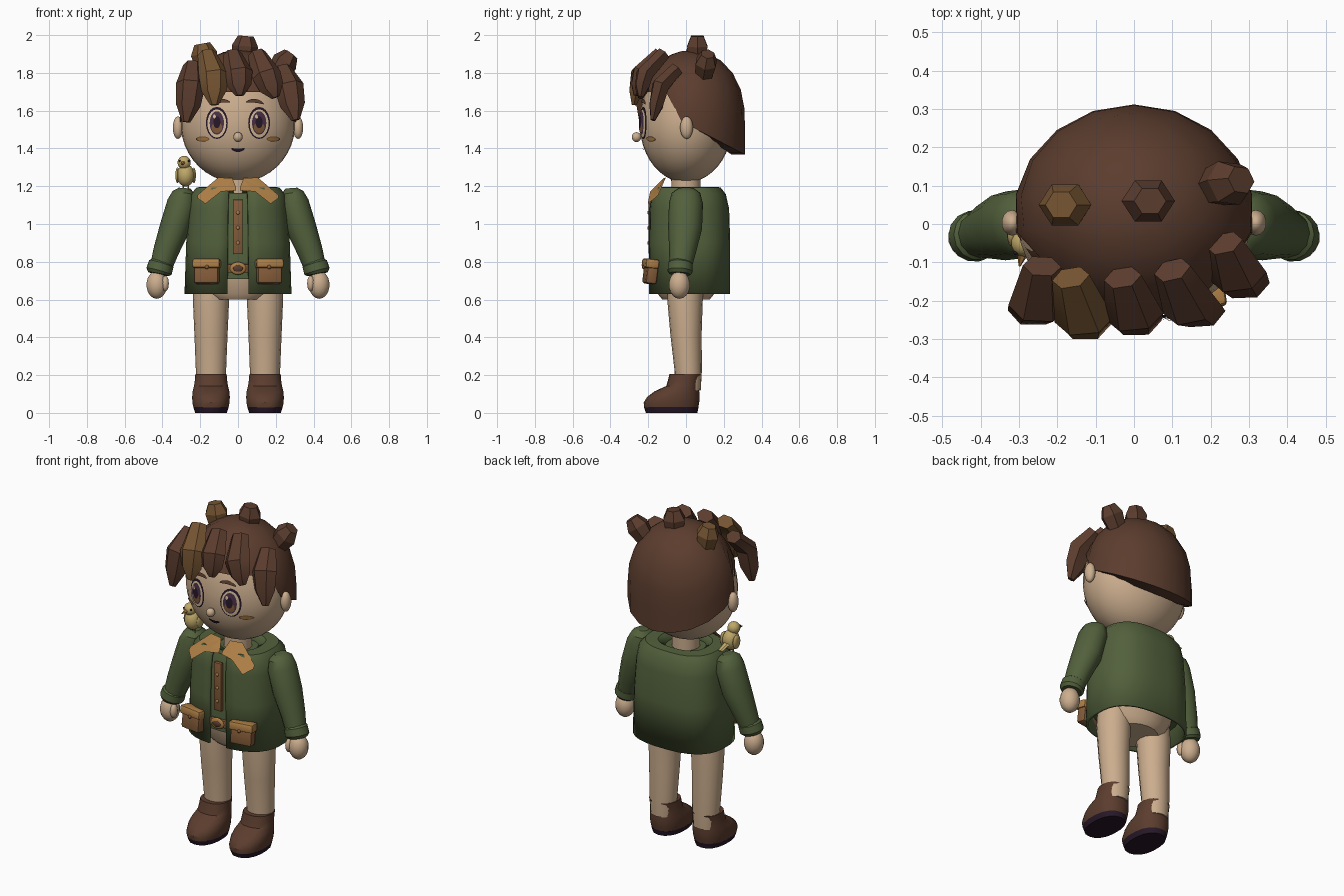
import bpy, bmesh, math
from mathutils import Vector, Matrix

if "Cube" in bpy.data.objects:
    bpy.data.objects.remove(bpy.data.objects["Cube"])


def material(name, r, g, b):
    m = bpy.data.materials.new(name)
    m.diffuse_color = (r, g, b, 1)
    m.use_nodes = True
    m.node_tree.nodes["Principled BSDF"].inputs["Base Color"].default_value = m.diffuse_color
    return m


SKIN = material("skin", 0.60, 0.42, 0.27)
HAIR = material("dark_brown", 0.105, 0.046, 0.027)
LIGHT = material("light_brown", 0.18, 0.09, 0.032)
GREEN = material("olive_green", 0.085, 0.118, 0.045)
OCHRE = material("ochre", 0.42, 0.21, 0.06)
LEATHER = material("leather", 0.23, 0.105, 0.04)
DARK = material("dark_plum", 0.02, 0.009, 0.022)
YELLOW = material("pale_yellow", 0.52, 0.39, 0.14)
IRIS = material("violet", 0.07, 0.03, 0.065)
CREAM = material("cream", 0.68, 0.52, 0.34)


def finish(name, bm, mat, angle=35):
    bmesh.ops.remove_doubles(bm, verts=bm.verts, dist=1e-5)
    bmesh.ops.recalc_face_normals(bm, faces=bm.faces)
    me = bpy.data.meshes.new(name)
    bm.to_mesh(me)
    bm.free()
    for p in me.polygons:
        p.use_smooth = True
    me.set_sharp_from_angle(angle=math.radians(angle))
    me.materials.append(mat)
    ob = bpy.data.objects.new(name, me)
    bpy.context.collection.objects.link(ob)
    return ob


def skin_rings(name, rings, mat, closed=True, caps=True, angle=35):
    """Bridge equal-length point rings into one surface."""
    bm = bmesh.new()
    rows = [[bm.verts.new(p) for p in ring] for ring in rings]
    n = len(rows[0])
    for a, b in zip(rows, rows[1:]):
        for i in range(n if closed else n - 1):
            j = (i + 1) % n
            bm.faces.new((a[i], a[j], b[j], b[i]))
    if caps:
        bm.faces.new(rows[0])
        bm.faces.new(rows[-1])
    return finish(name, bm, mat, angle)


def oval(cx, y0, y1, z, rx, n=20, e=1.0, gap=0.0):
    """Horizontal superellipse ring starting at the front."""
    pts = []
    for i in range(n):
        a = 2 * math.pi * i / n if not gap else gap + (2 * math.pi - 2 * gap) * i / (n - 1)
        s, c = math.sin(a), math.cos(a)
        pts.append((cx + rx * math.copysign(abs(s) ** e, s),
                    (y0 + y1) / 2 - (y1 - y0) / 2 * math.copysign(abs(c) ** e, c), z))
    return pts


def tube(name, path, mat, n=6, angle=35):
    """Path of (x, y, z, half width, half depth) with rings across it."""
    P = [Vector(p[:3]) for p in path]
    rings = []
    for i, p in enumerate(path):
        t = (P[min(i + 1, len(P) - 1)] - P[max(i - 1, 0)]).normalized()
        u = (Vector((1, 0, 0)) - t * t.x).normalized()
        v = t.cross(u)
        rings.append([P[i] + u * p[3] * math.cos(2 * math.pi * k / n)
                      + v * p[4] * math.sin(2 * math.pi * k / n) for k in range(n)])
    return skin_rings(name, rings, mat, angle=angle)


def ball(name, c, r, mat, seg=14):
    bm = bmesh.new()
    bmesh.ops.create_uvsphere(bm, u_segments=seg, v_segments=seg * 2 // 3, radius=1,
                              matrix=Matrix.Translation(c) @ Matrix.Diagonal((*r, 1)))
    return finish(name, bm, mat, 60)


def box(name, c, size, mat, yaw=0, tilt=0, bevel=0.006):
    bm = bmesh.new()
    bmesh.ops.create_cube(bm, size=1, matrix=Matrix.Translation(c) @ Matrix.Rotation(yaw, 4, 'Z')
                          @ Matrix.Rotation(tilt, 4, 'X') @ Matrix.Diagonal((*size, 1)))
    bmesh.ops.bevel(bm, geom=bm.edges[:], offset=bevel, segments=2, affect='EDGES', profile=0.5)
    return finish(name, bm, mat)


# Head: ellipsoid with a taller top half
HX, HY, HZ = 0.303, 0.245, 1.53


def head_y(x, z):
    h = 0.36 if z > HZ else 0.31
    return -HY * math.sqrt(max(0, 1 - (x / HX) ** 2 - ((z - HZ) / h) ** 2))


head = ball("head", (0, 0, 0), (HX, HY, 1), SKIN, 32)
for v in head.data.vertices:
    v.co.z = HZ + v.co.z * (0.36 if v.co.z > 0 else 0.31)
tube("neck", [(0, 0, 1.12, .078, .078), (0, 0, 1.3, .078, .078)], SKIN, 16)
ball("nose", (0, -0.262, 1.46), (.025, .025, .026), SKIN)


def face_plate(name, cx, cz, rx, rz, mat, lift, bend=0.0, roll=0.0, n=20):
    """Thin oval laid on the face."""
    bm = bmesh.new()
    loops = []
    for f in (0.01, 0.5, 1):
        loop = []
        for i in range(n):
            a = 2 * math.pi * i / n
            dx, dz = rx * f * math.cos(a), rz * f * math.sin(a)
            x, z = cx + dx, cz + dz + bend * (dx / rx) ** 2 + roll * dx
            loop.append(bm.verts.new((x, head_y(x, z) - lift, z)))
        loops.append(loop)
    for a, b in zip(loops, loops[1:]):
        for i in range(n):
            bm.faces.new((a[i], b[i], b[(i + 1) % n], a[(i + 1) % n]))
    ob = finish(name, bm, mat)
    if sum(p.normal.y for p in ob.data.polygons) > 0:
        ob.data.flip_normals()
    return ob


for s, side in ((-1, "right"), (1, "left")):
    ball(side + "_ear", (s * .318, .003, 1.51), (.028, .034, .06), SKIN)
    # Eyes as stacked thin ovals
    x = s * .112
    for part, rx, rz, dz, mat, lift in (("eye_rim", .058, .085, 0, DARK, .006),
                                        ("eye_white", .05, .075, -.003, CREAM, .009),
                                        ("eye_iris", .038, .062, 0, IRIS, .012),
                                        ("eye_iris_lower", .028, .03, -.024, LEATHER, .0145),
                                        ("eye_pupil", .019, .032, .004, DARK, .017)):
        face_plate(f"{side}_{part}", x, 1.535 + dz, rx, rz, mat, lift)
    face_plate(side + "_eye_glint", x - .014, 1.57, .009, .012, CREAM, .02, n=10)
    face_plate(side + "_eyebrow", s * .09, 1.652, .048, .010, HAIR, .008, -.012, -s * .1)
    face_plate(side + "_cheek_rim", s * .187, 1.45, .036, .014, LEATHER, .006)
    face_plate(side + "_cheek", s * .187, 1.45, .028, .009, OCHRE, .008)
face_plate("mouth", 0, 1.39, .036, .009, DARK, .007, .01)

# Hair cap with a slanted lower edge
CAP = 1.92


def cap_ring(t, shrink=1.0):
    pts = []
    for i in range(18):
        a = 2 * math.pi * i / 18
        y = .027 - .285 * math.cos(a)
        zb = 1.53 - .52 * y if y > -.08 else 1.70
        z = zb + (CAP - zb) * math.sin(t * math.pi / 2)
        k = shrink * math.sqrt(max(0, 1 - max(0, (z - 1.55) / (CAP - 1.55)) ** 2.3))
        pts.append((.313 * k * math.sin(a), .027 - .285 * k * math.cos(a), z))
    return pts


skin_rings("hair_cap", [cap_ring(0, .75)] + [cap_ring(t / 7) for t in range(8)], HAIR, caps=False)

# Fringe locks: top, bulge and tip
LOCKS = [((-.24, -.11, 1.84), (-.25, -.215, 1.74), (-.275, -.235, 1.54), HAIR),
         ((-.165, -.14, 1.90), (-.13, -.25, 1.79), (-.125, -.275, 1.63), LIGHT),
         ((-.03, -.14, 1.90), (.0, -.24, 1.80), (.01, -.265, 1.68), HAIR),
         ((.10, -.12, 1.90), (.15, -.22, 1.79), (.20, -.24, 1.67), HAIR),
         ((.235, -.05, 1.82), (.27, -.135, 1.73), (.305, -.175, 1.55), HAIR)]
for i, (a, b, c, mat) in enumerate(LOCKS):
    m = [(p * .45 + q * .55) for p, q in zip(b, c)]
    tube(f"fringe_lock_{i + 1}", [(*a, .05, .04), (*b, .078, .05), (*m, .066, .042), (*c, .022, .014)], mat, 6)

# Tufts on the crown
for i, (a, b, mat) in enumerate((((-.165, .05, 1.82), (-.19, .05, 1.955), LIGHT),
                                 ((.03, .06, 1.86), (.042, .06, 1.995), HAIR),
                                 ((.2, .095, 1.79), (.28, .115, 1.90), HAIR))):
    mid = [p * .4 + q * .6 for p, q in zip(a, b)]
    tube(f"crown_tuft_{i + 1}", [(*a, .055, .05), (*mid, .07, .062), (*b, .042, .038)], mat, 6, 25)

# Jacket: open-fronted shell over an inner shirt
shell = [(.63, .277, -.19, .228), (.9, .268, -.19, .228), (1.08, .255, -.187, .222),
         (1.155, .245, -.178, .205), (1.188, .215, -.16, .18), (1.19, .15, -.12, .13), (1.15, .10, -.09, .09)]
jacket = skin_rings("jacket", [oval(0, y0, y1, z, rx, 32, .77, .125) for z, rx, y0, y1 in shell],
                    GREEN, closed=False, caps=False)
mod = jacket.modifiers.new("thickness", 'SOLIDIFY')
mod.thickness, mod.offset = 0.014, 0
skin_rings("shirt", [oval(0, -.175, .19, .71, .245, 24, .8), oval(0, -.175, .19, 1.1, .23, 24, .8),
                     oval(0, -.15, .16, 1.165, .20, 24, .8)], GREEN)
skin_rings("hips", [oval(0, -.125, .125, .60, .14), oval(0, -.15, .15, .63, .18),
                    oval(0, -.168, .18, .72, .225)], SKIN)

# Placket, buttons and belt
box("placket", (0, -.186, .985), (.05, .024, .29), LEATHER)
for i in range(3):
    ball(f"button_{i + 1}", (0, -.199, .90 + .08 * i), (.010, .006, .010), OCHRE, 10)
box("belt", (0, -.183, .765), (.11, .022, .045), LEATHER)
ball("buckle", (0, -.196, .765), (.043, .012, .034), OCHRE, 16)
ball("buckle_centre", (0, -.203, .765), (.027, .009, .019), HAIR, 14)

for s, side in ((-1, "right"), (1, "left")):
    # Collar flap
    flap = [(.01, -.165, 1.185), (.03, -.125, 1.235), (.105, -.115, 1.238), (.215, -.155, 1.145), (.172, -.195, 1.115),
            (.09, -.182, 1.18)]
    skin_rings(side + "_collar", [[(s * x, y + d, z + d) for x, y, z in flap] for d in (-.008, .008)], OCHRE)
    # Belt pouch
    x, yaw = s * .165, s * .16
    box(side + "_pouch", (x, -.188, .74), (.132, .06, .115), LEATHER, yaw, -.12, .014)
    box(side + "_pouch_flap", (x, -.188, .79), (.148, .072, .05), OCHRE, yaw, -.12, .012)
    ball(side + "_pouch_stud", (x, -.226, .772), (.011, .007, .011), LEATHER, 8)
    # Arm
    tube(side + "_sleeve", [(s * .283, 0, 1.19, .03, .04), (s * .285, 0, 1.165, .062, .075),
                            (s * .295, 0, 1.11, .08, .09), (s * .335, -.005, .98, .08, .09),
                            (s * .38, -.018, .86, .068, .072), (s * .41, -.03, .765, .058, .058)], GREEN, 12)
    tube(side + "_cuff", [(s * .403, -.028, .80, .056, .056), (s * .406, -.029, .79, .067, .066),
                          (s * .418, -.032, .75, .069, .067), (s * .421, -.033, .735, .056, .056)], GREEN, 14)
    ball(side + "_hand", (s * .43, -.035, .678), (.056, .056, .074), SKIN)
    ball(side + "_thumb", (s * .385, -.062, .685), (.02, .025, .042), SKIN, 10)
    # Leg
    lx = s * .143
    tube(side + "_leg", [(lx, .01, .12, .072, .068), (lx, .012, .22, .08, .072), (lx, 0, .42, .088, .083),
                         (lx, -.005, .6, .096, .094), (s * .135, -.005, .70, .096, .094)], SKIN, 16)
    # Boot and sole
    boot = [(.028, -.222, .065, .094), (.055, -.224, .07, .1), (.085, -.205, .072, .101), (.115, -.165, .07, .098),
            (.142, -.105, .066, .091), (.17, -.096, .07, .087), (.205, -.088, .082, .084)]
    skin_rings(side + "_boot", [oval(lx, y0, y1, z, rx, 18, .88) for z, y0, y1, rx in boot], HAIR)
    skin_rings(side + "_sole", [oval(lx, -.212, .06, 0, .085, 18, .88),
                                oval(lx, -.222, .066, .03, .095, 18, .88)], DARK)

# Small bird on the shoulder
bx, by = -.277, -.035
ball("bird_body", (bx, by, 1.258), (.047, .05, .06), YELLOW)
ball("bird_head", (bx - .008, by - .015, 1.325), (.036, .036, .036), YELLOW)
tube("bird_beak", [(bx - .012, by - .04, 1.325, .014, .012), (bx - .022, by - .075, 1.315, .003, .003)], OCHRE, 6)
tube("bird_tail", [(bx, by + .03, 1.25, .022, .012), (bx + .005, by + .10, 1.225, .016, .006)], YELLOW, 6)
for s in (-1, 1):
    ball("bird_wing", (bx + s * .043, by + .01, 1.258), (.012, .034, .042), YELLOW, 10)
    ball("bird_eye", (bx - .008 + s * .024, by - .04, 1.334), (.006, .006, .006), DARK, 8)
    tube("bird_leg", [(bx + s * .014, by, 1.16, .004, .004), (bx + s * .014, by, 1.22, .004, .004)], OCHRE, 6)
